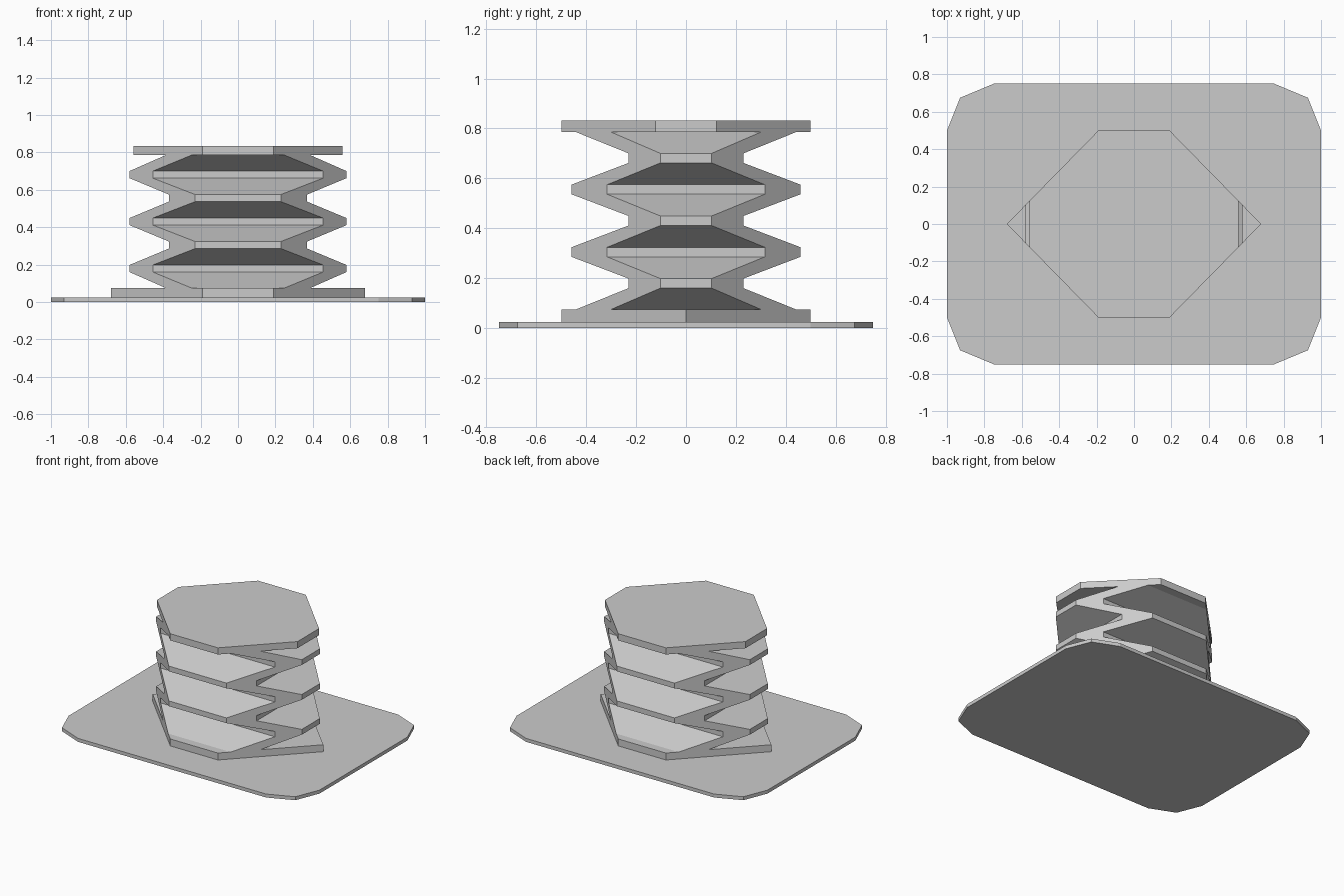
import bpy
import bmesh

cube = bpy.data.objects.get("Cube")
if cube:
    bpy.data.objects.remove(cube)

# One plain grey for everything
GREY = (0.6, 0.6, 0.6, 1)
grey = bpy.data.materials.new("plain grey")
grey.use_nodes = True
grey.diffuse_color = GREY
grey.node_tree.nodes["Principled BSDF"].inputs["Base Color"].default_value = GREY


def mirror_quarter(points):
    """Turn the outline of the +x +y quarter, listed from x to y, into a full loop."""
    loop = []
    for sx, sy in ((1, 1), (-1, 1), (-1, -1), (1, -1)):
        quarter = points if sx * sy > 0 else points[::-1]
        for x, y in quarter:
            p = (sx * x, sy * y)
            if p not in loop:
                loop.append(p)
    return loop


def loft(name, sections):
    """Join (z, loop) sections into a closed solid."""
    bm = bmesh.new()
    rings = [[bm.verts.new((x, y, z)) for x, y in loop] for z, loop in sections]
    for low, high in zip(rings, rings[1:]):
        n = len(low)
        for i in range(n):
            j = (i + 1) % n
            bm.faces.new((low[i], low[j], high[j], high[i]))
    bm.faces.new(rings[0][::-1])
    bm.faces.new(rings[-1])
    bmesh.ops.recalc_face_normals(bm, faces=bm.faces)
    mesh = bpy.data.meshes.new(name)
    bm.to_mesh(mesh)
    bm.free()
    mesh.materials.append(grey)
    obj = bpy.data.objects.new(name, mesh)
    bpy.context.collection.objects.link(obj)
    return obj


def plate(name, bottom, top, quarter):
    loop = mirror_quarter(quarter)
    return loft(name, [(bottom, loop), (top, loop)])


# Corner faces all stay on four upright diagonal planes
TIP, SLOPE = 0.694, 1.02


def octagon(hx, hy):
    return mirror_quarter([(hx, TIP - SLOPE * hx), ((TIP - hy) / SLOPE, hy)])


# Ground plate with clipped corners, collar and lid
plate("ground_plate", 0, 0.025, [(1, 0.5), (0.93, 0.675), (0.75, 0.75)])
plate("base_collar", 0.025, 0.075, [(0.68, 0), (0.19, 0.5)])
loft("top_lid", [(z, octagon(0.56, 0.5)) for z in (0.785, 0.833)])

# Bellows: the side folds bulge where the front and back folds pinch
side_out, side_in = (0.58, 0.23), (0.37, 0.46)
sections = [(0.075, octagon(0.387, 0.44))]
for i in range(5):
    fold = octagon(*(side_in if i % 2 else side_out))
    z = 0.16 + i * 0.1255
    sections += [(z, fold), (z + 0.038, fold)]
sections.append((0.785, octagon(0.387, 0.44)))
loft("bellows", sections)
